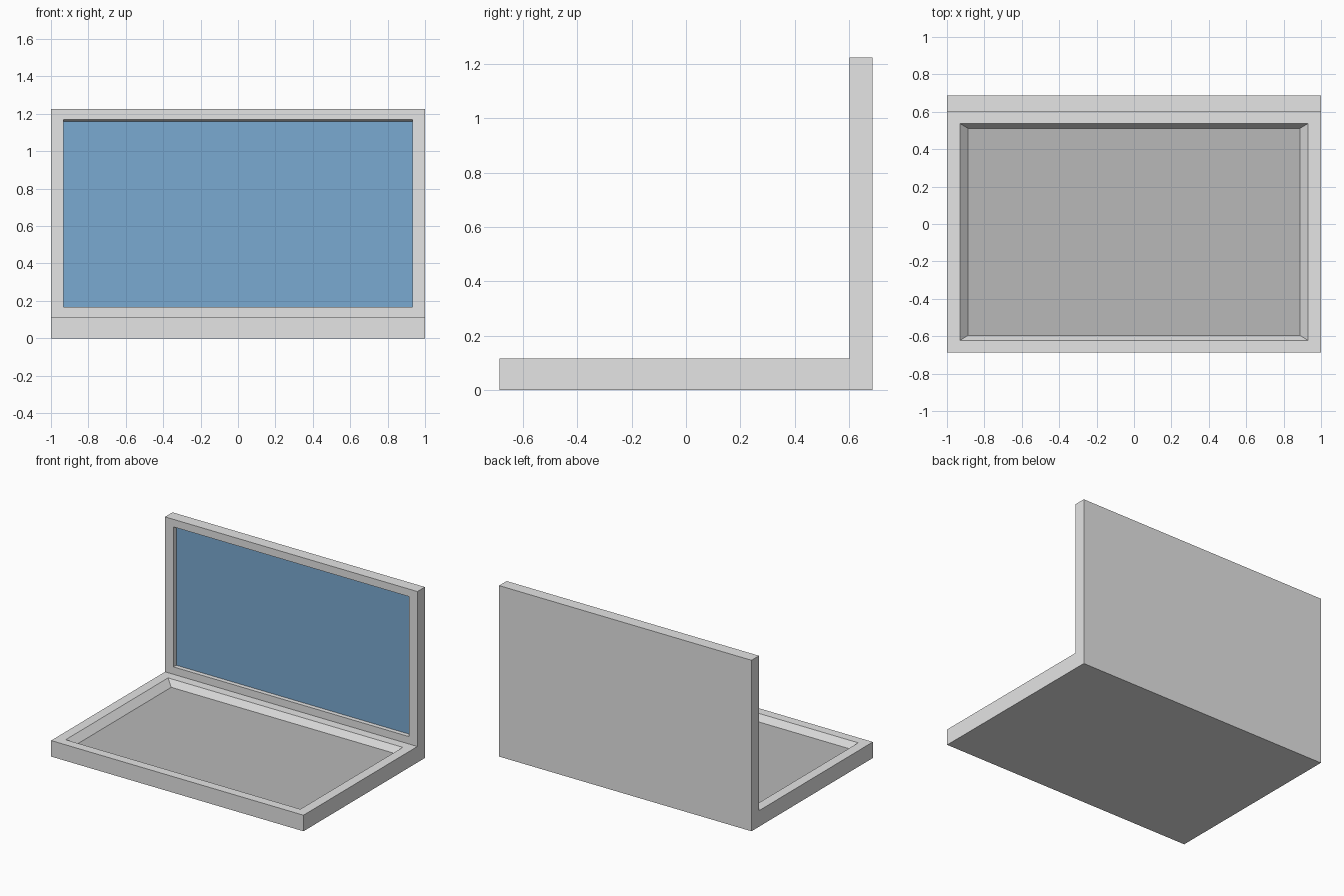
import bpy, bmesh
from mathutils import Vector

if "Cube" in bpy.data.objects:
    bpy.data.objects.remove(bpy.data.objects["Cube"])


def material(name, rgb):
    m = bpy.data.materials.new(name)
    m.diffuse_color = (*rgb, 1)
    m.use_nodes = True
    m.node_tree.nodes["Principled BSDF"].inputs["Base Color"].default_value = m.diffuse_color
    return m


def place(face, axis, rect, level):
    """Move a quad's corners onto a rectangle (x0, x1, v0, v1); axis 1 = y, 2 = z runs along v."""
    c = face.calc_center_median()
    x0, x1, v0, v1 = rect
    for v in face.verts:
        v.co.x = x1 if v.co.x > c.x else x0
        v.co[axis] = v1 if v.co[axis] > c[axis] else v0
        v.co[3 - axis] = level


def recess(bm, face, axis, rim, rim_level, floor, floor_level, mat):
    """Inset a rim, then sink a coloured floor inside it."""
    for rect, level in ((rim, rim_level), (floor, floor_level)):
        bmesh.ops.inset_individual(bm, faces=[face], thickness=0.02)
        place(face, axis, rect, level)
    face.material_index = mat


D, H, T, L = 0.687, 1.225, 0.115, 0.602   # half depth, height, base top, lid front

# Body: L-shaped side profile swept across the width
bm = bmesh.new()
profile = [(-D, 0), (L, 0), (D, 0), (D, H), (L, H), (L, T), (-D, T)]
profile.pop(1)
side = bm.faces.new([bm.verts.new((-1, y, z)) for y, z in profile])
swept = bmesh.ops.extrude_face_region(bm, geom=[side])
for v in swept["geom"]:
    if isinstance(v, bmesh.types.BMVert):
        v.co.x = 1
bmesh.ops.recalc_face_normals(bm, faces=bm.faces)


def find(normal, axis, level):
    return next(f for f in bm.faces if f.normal.dot(Vector(normal)) > 0.9
                and abs(f.calc_center_median()[axis] - level) < 1e-3)


deck = find((0, 0, 1), 2, T)
display = find((0, -1, 0), 1, L)

# Sunken keyboard deck with sloping walls
recess(bm, deck, 1, (-0.93, 0.93, -0.622, 0.537), T,
       (-0.887, 0.887, -0.595, 0.511), T - 0.046, 1)
# Sunken screen in the lid, with a slightly sloping top wall
recess(bm, display, 2, (-0.932, 0.932, 0.168, 1.171), L,
       (-0.932, 0.932, 0.168, 1.16), L + 0.032, 2)

mesh = bpy.data.meshes.new("laptop_body")
bm.to_mesh(mesh)
bm.free()
for m in (material("light grey case", (0.78, 0.78, 0.78)),
          material("mid grey deck", (0.48, 0.48, 0.48)),
          material("blue screen", (0.195, 0.4, 0.64))):
    mesh.materials.append(m)
bpy.context.collection.objects.link(bpy.data.objects.new("laptop_body", mesh))
